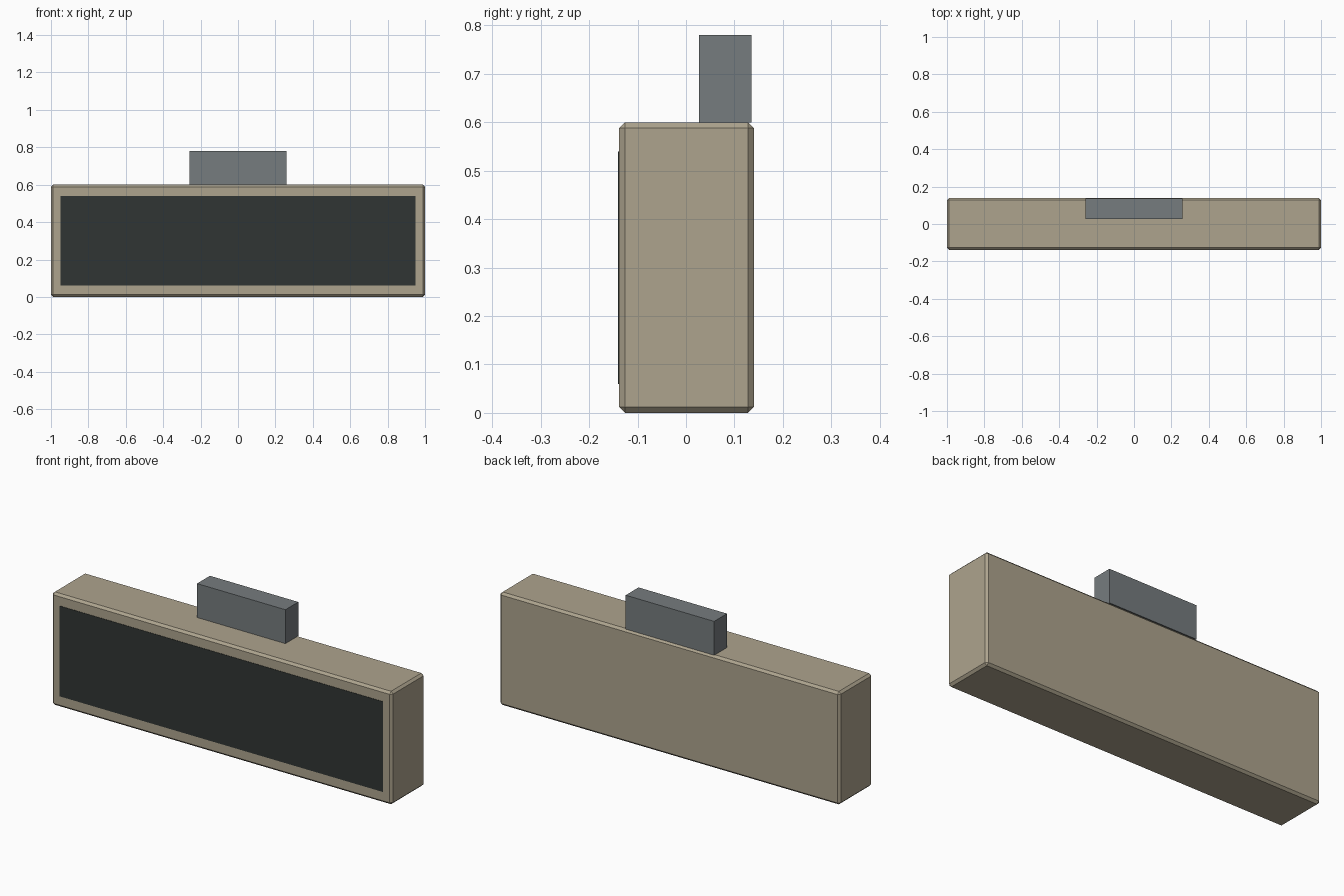
import bpy

if "Cube" in bpy.data.objects:
    bpy.data.objects.remove(bpy.data.objects["Cube"])


def material(name, rgb):
    mat = bpy.data.materials.new(name)
    mat.diffuse_color = (*rgb, 1.0)
    mat.use_nodes = True
    mat.node_tree.nodes["Principled BSDF"].inputs["Base Color"].default_value = mat.diffuse_color
    return mat


def box(name, low, high, mat, chamfer=0.0):
    """Axis-aligned box between two corners, with optional flat chamfer."""
    centre = [(a + b) / 2 for a, b in zip(low, high)]
    size = [b - a for a, b in zip(low, high)]
    bpy.ops.mesh.primitive_cube_add(size=1, location=centre)
    obj = bpy.context.object
    obj.name = name
    obj.scale = size
    bpy.ops.object.transform_apply(location=False, rotation=False, scale=True)
    obj.data.materials.append(mat)
    if chamfer:
        bevel = obj.modifiers.new("chamfer", 'BEVEL')
        bevel.width = chamfer
        bevel.segments = 1
    return obj


beige = material("beige_casing", (0.42, 0.37, 0.27))
dark = material("dark_panel", (0.030, 0.036, 0.033))
grey = material("grey_metal", (0.18, 0.20, 0.21))

# Chamfered casing
box("casing", (-1, -0.138, 0), (1, 0.14, 0.6), beige, 0.012)

# Thin dark panel, slightly proud of the front face
box("front_panel", (-0.95, -0.14, 0.06), (0.95, -0.13, 0.54), dark)

# Mounting block on top, toward the back
box("top_mount", (-0.26, 0.027, 0.6), (0.26, 0.135, 0.78), grey)
